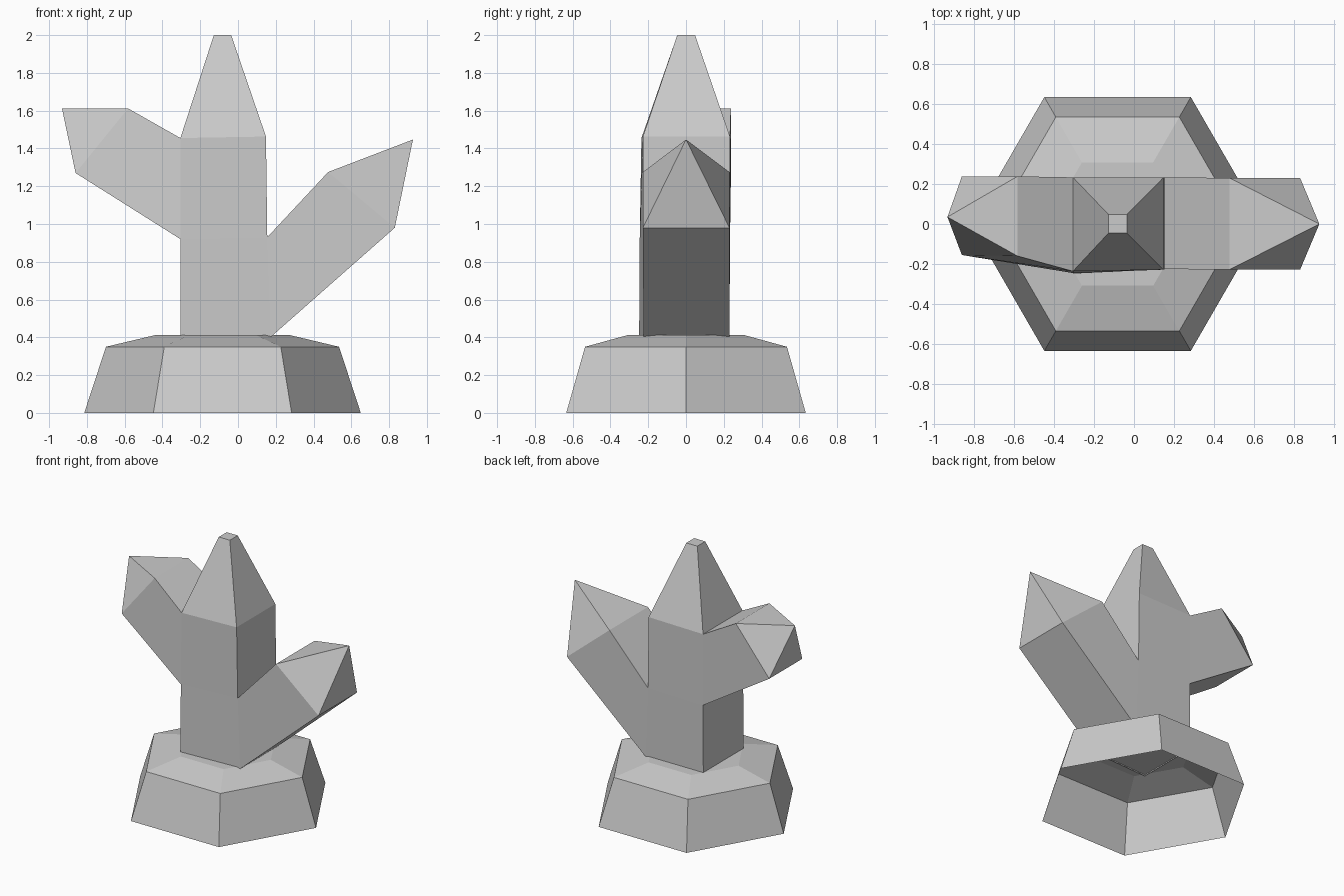
import bpy, bmesh, math

if "Cube" in bpy.data.objects:
    bpy.data.objects.remove(bpy.data.objects["Cube"])


def make_object(name, bm):
    bmesh.ops.recalc_face_normals(bm, faces=bm.faces[:])
    mesh = bpy.data.meshes.new(name)
    bm.to_mesh(mesh)
    bm.free()
    ob = bpy.data.objects.new(name, mesh)
    bpy.context.collection.objects.link(ob)
    return ob


def ring(bm, pts):
    return [bm.verts.new(p) for p in pts]


def bridge(bm, a, b, skip=()):
    n = len(a)
    for i in range(n):
        if i not in skip:
            j = (i + 1) % n
            bm.faces.new((a[i], a[j], b[j], b[i]))


# Hexagonal mound: hollow underneath, closed on top
bm = bmesh.new()
rings = []
for r, z in ((0.732, 0), (0.617, 0.35), (0.356, 0.412)):
    rings.append(ring(bm, [(-0.082 + r * math.cos(math.pi * k / 3),
                            r * math.sin(math.pi * k / 3), z) for k in range(6)]))
for a, b in zip(rings, rings[1:]):
    bridge(bm, a, b)
bm.faces.new(rings[-1])
make_object("mound", bm)

# Square trunk with tapered top; ring order: front left, front right, back right, back left
bm = bmesh.new()
levels = []
for x0, x1, f0, f1, back, zl, zr in (
        (-0.305, 0.175, -0.248, -0.225, 0.23, 0.403, 0.403),
        (-0.305, 0.155, -0.245, -0.225, 0.233, 0.92, 0.93),
        (-0.305, 0.148, -0.236, -0.228, 0.233, 1.455, 1.463),
        (-0.128, -0.036, -0.046, -0.046, 0.048, 2.0, 2.0)):
    levels.append(ring(bm, [(x0, f0, zl), (x1, f1, zr), (x1, back, zr), (x0, back, zl)]))
bridge(bm, levels[0], levels[1], skip=(1,))   # right side opens into the low branch
bridge(bm, levels[1], levels[2], skip=(3,))   # left side opens into the high branch
bridge(bm, levels[2], levels[3])
bm.faces.new(levels[3])


def branch(root, end, tip):
    # Extrude the opening to an outer ring and close it with a pointed end
    e = ring(bm, end)
    bridge(bm, root, e)
    t = bm.verts.new(tip)
    for i in range(4):
        bm.faces.new((e[i], e[(i + 1) % 4], t))


# Low right branch
branch([levels[0][1], levels[0][2], levels[1][2], levels[1][1]],
       [(0.83, -0.228, 0.98), (0.83, 0.23, 0.98), (0.477, 0.23, 1.275), (0.477, -0.228, 1.275)],
       (0.926, 0, 1.447))
# High left branch, with a slanted front
branch([levels[1][0], levels[1][3], levels[2][3], levels[2][0]],
       [(-0.86, -0.155, 1.27), (-0.86, 0.238, 1.27), (-0.582, 0.238, 1.612), (-0.582, -0.16, 1.612)],
       (-0.932, 0.035, 1.612))
make_object("branched_trunk", bm)
